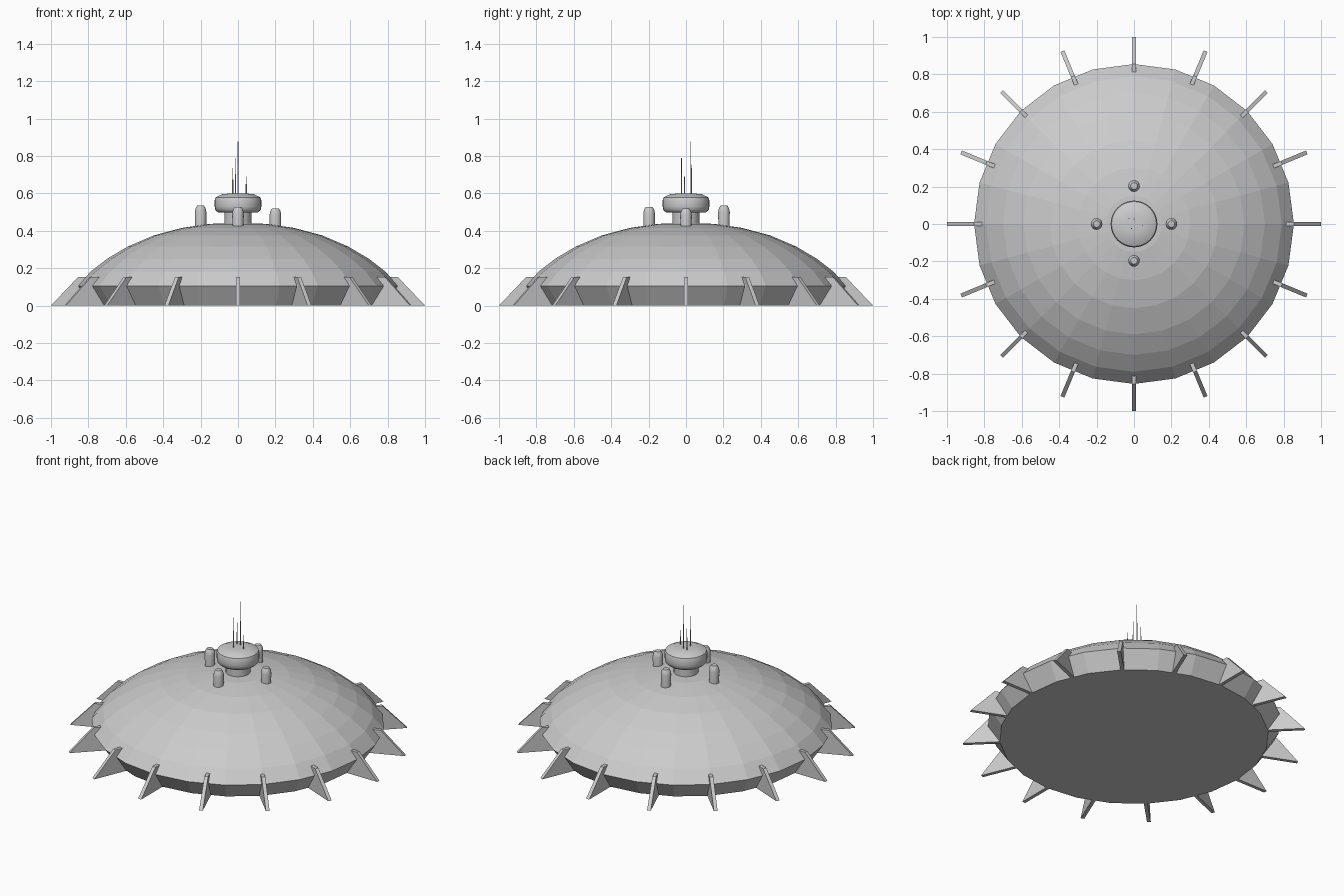
import bpy, bmesh, math

if "Cube" in bpy.data.objects:
    bpy.data.objects.remove(bpy.data.objects["Cube"])

grey = bpy.data.materials.new("light grey")
grey.diffuse_color = (0.6, 0.6, 0.6, 1)
grey.use_nodes = True
grey.node_tree.nodes["Principled BSDF"].inputs["Base Color"].default_value = grey.diffuse_color


def finish(bm, name, smooth=False):
    bmesh.ops.recalc_face_normals(bm, faces=bm.faces)
    me = bpy.data.meshes.new(name)
    bm.to_mesh(me)
    bm.free()
    me.materials.append(grey)
    ob = bpy.data.objects.new(name, me)
    bpy.context.collection.objects.link(ob)
    if smooth:
        bpy.context.view_layer.objects.active = ob
        ob.select_set(True)
        bpy.ops.object.shade_smooth_by_angle(angle=math.radians(40))
        ob.select_set(False)
    return ob


def lathe(name, profile, sides, x=0, y=0, smooth=False):
    """Revolve (radius, z) points; a radius of 0 makes a pole."""
    bm = bmesh.new()
    rings = []
    for r, z in profile:
        if r == 0:
            rings.append([bm.verts.new((x, y, z))])
        else:
            rings.append([bm.verts.new((x + r * math.cos(2 * math.pi * i / sides),
                                        y + r * math.sin(2 * math.pi * i / sides), z))
                          for i in range(sides)])
    for a, b in zip(rings, rings[1:]):
        for i in range(sides):
            j = (i + 1) % sides
            if len(a) == 1:
                bm.faces.new((a[0], b[i], b[j]))
            elif len(b) == 1:
                bm.faces.new((a[i], a[j], b[0]))
            else:
                bm.faces.new((a[i], a[j], b[j], b[i]))
    return finish(bm, name, smooth)


# Saucer hull: flat base, undercut skirt, faceted dome
lathe("dome_hull", [(0, 0), (0.785, 0), (0.855, 0.105), (0.79, 0.18), (0.70, 0.25),
                    (0.59, 0.315), (0.45, 0.375), (0.30, 0.415), (0.15, 0.437), (0, 0.44)], 24)

# Sixteen radial fins around the rim
bm = bmesh.new()
fin = [(0.76, 0), (1.0, 0), (0.855, 0.152), (0.80, 0.152)]
for k in range(16):
    c, s = math.cos(k * math.pi / 8), math.sin(k * math.pi / 8)
    left, right = [[bm.verts.new((r * c - t * s, r * s + t * c, z)) for r, z in fin]
                   for t in (-0.011, 0.011)]
    bm.faces.new(left)
    bm.faces.new(right[::-1])
    for i in range(4):
        j = (i + 1) % 4
        bm.faces.new((left[i], right[i], right[j], left[j]))
finish(bm, "rim_fins")

# Central turret: neck and rounded head
lathe("turret_neck", [(0, 0.42), (0.072, 0.42), (0.072, 0.51), (0, 0.51)], 24, smooth=True)
lathe("turret_head", [(0, 0.497), (0.105, 0.497), (0.121, 0.51), (0.125, 0.53), (0.125, 0.562),
                      (0.12, 0.578), (0.085, 0.595), (0.045, 0.599), (0, 0.6)], 32, smooth=True)

# Four small domed pods around the turret
for n, (x, y, top) in enumerate([(-0.2, 0, 0.535), (0.2, 0, 0.52),
                                 (0, -0.197, 0.527), (0, 0.203, 0.535)]):
    lathe(f"pod_{n + 1}", [(0, 0.41), (0.03, 0.41), (0.031, top - 0.035), (0.027, top - 0.015),
                           (0.018, top), (0, top)], 16, x, y, True)

# Thin stepped antennas on the turret
for n, (x, y, top) in enumerate([(0, 0.026, 0.878), (-0.014, -0.024, 0.79),
                                 (-0.028, 0.03, 0.735), (0.044, -0.008, 0.69)]):
    mid = 0.6 + (top - 0.6) * 0.55
    lathe(f"antenna_{n + 1}", [(0, 0.58), (0.003, 0.58), (0.003, mid), (0.0015, mid),
                               (0.0015, top), (0, top)], 8, x, y)
